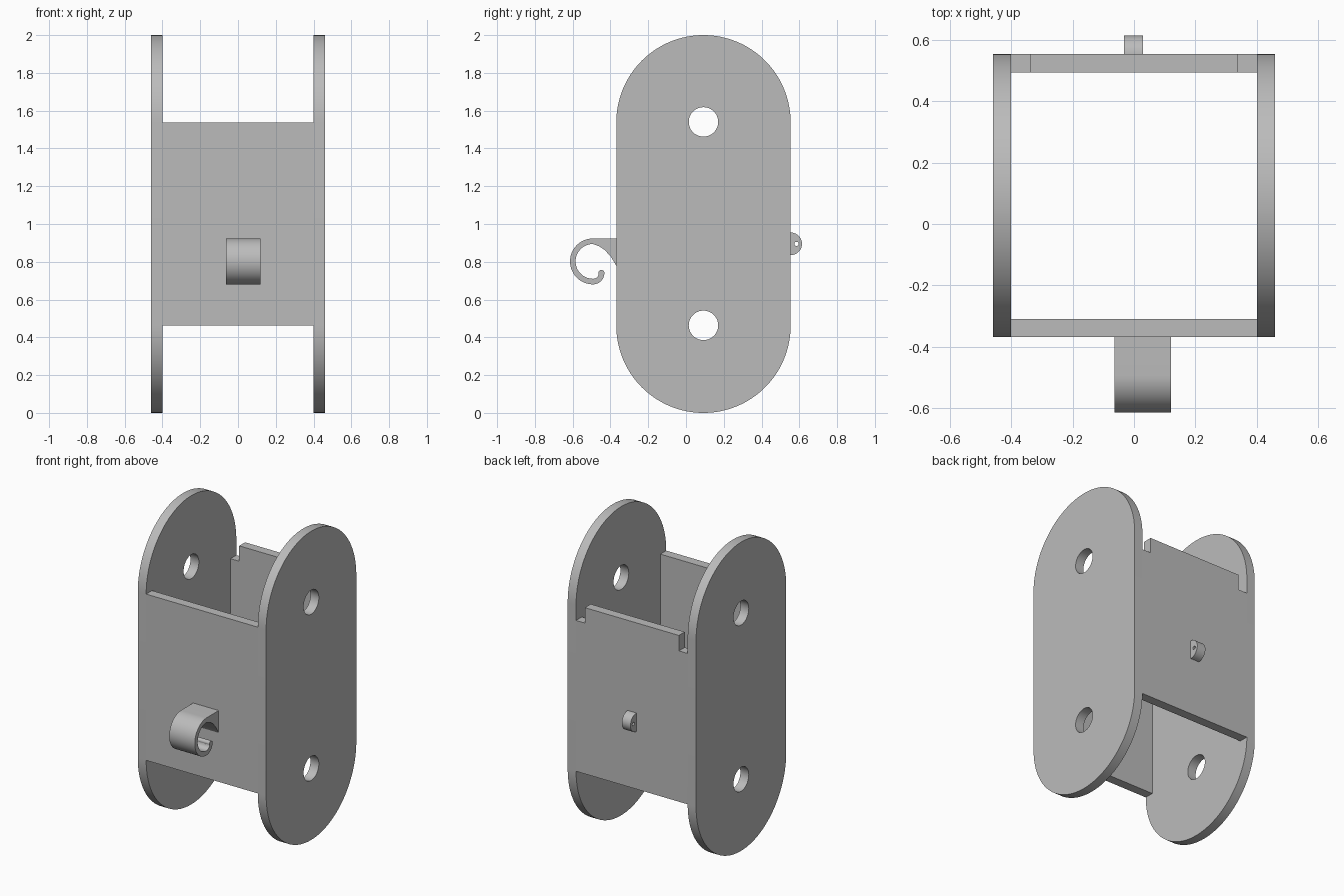
import bpy
import bmesh
from math import cos, sin, radians
from mathutils import Matrix

if "Cube" in bpy.data.objects:
    bpy.data.objects.remove(bpy.data.objects["Cube"])

grey = bpy.data.materials.new("plain grey")
grey.use_nodes = True
grey.diffuse_color = (0.5, 0.5, 0.5, 1)
grey.node_tree.nodes["Principled BSDF"].inputs["Base Color"].default_value = (0.5, 0.5, 0.5, 1)

# Axis maps: the outline plane and the direction it is thickened in
ALONG_X = Matrix(((0, 0, 1, 0), (1, 0, 0, 0), (0, 1, 0, 0), (0, 0, 0, 1)))
ALONG_Y = Matrix(((1, 0, 0, 0), (0, 0, 1, 0), (0, 1, 0, 0), (0, 0, 0, 1)))


def arc(cx, cy, r, start, end, steps=24):
    """Points on an arc, angles in degrees."""
    angles = [radians(start + (end - start) * i / steps) for i in range(steps + 1)]
    return [(cx + r * cos(a), cy + r * sin(a)) for a in angles]


def circle(cx, cy, r, steps=40):
    return arc(cx, cy, r, 0, 360, steps)[:-1]


def plate(name, loops, low, high, axes):
    """Thicken a closed outline (first loop) with holes (other loops)."""
    curve = bpy.data.curves.new(name, "CURVE")
    curve.dimensions = "2D"
    curve.fill_mode = "BOTH"
    curve.extrude = (high - low) / 2
    for loop in loops:
        spline = curve.splines.new("POLY")
        spline.points.add(len(loop) - 1)
        for point, (u, v) in zip(spline.points, loop):
            point.co = (u, v, 0, 1)
        spline.use_cyclic_u = True
    helper = bpy.data.objects.new(name + " outline", curve)
    bpy.context.collection.objects.link(helper)
    graph = bpy.context.evaluated_depsgraph_get()
    mesh = bpy.data.meshes.new_from_object(helper.evaluated_get(graph))
    bpy.data.objects.remove(helper)

    mesh.transform(axes @ Matrix.Translation((0, 0, (low + high) / 2)))
    bm = bmesh.new()
    bm.from_mesh(mesh)
    bmesh.ops.remove_doubles(bm, verts=bm.verts, dist=0.0001)
    bmesh.ops.recalc_face_normals(bm, faces=bm.faces)
    for face in bm.faces:
        face.smooth = True
        face.material_index = 0
    bm.to_mesh(mesh)
    bm.free()
    mesh.set_sharp_from_angle(angle=radians(30))
    mesh.materials.clear()
    mesh.materials.append(grey)
    mesh.name = name
    obj = bpy.data.objects.new(name, mesh)
    bpy.context.collection.objects.link(obj)
    return obj


# Rounded side plates with two holes each
R, MID = 0.4615, 0.0925
LOW, HIGH = R, 2 - R
INNER, OUTER = 0.4, 0.46
FRONT, BACK = MID - R, MID + R
side = arc(MID, HIGH, R, 0, 180, 64) + arc(MID, LOW, R, 180, 360, 64)
holes = [circle(MID, z, 0.078) for z in (LOW + 0.002, HIGH + 0.002)]
plate("left_side_plate", [side] + holes, INNER, OUTER, ALONG_X)
plate("right_side_plate", [side] + holes, -OUTER, -INNER, ALONG_X)

# Front panel
front = [(-INNER, LOW), (INNER, LOW), (INNER, HIGH), (-INNER, HIGH)]
plate("front_panel", [front], FRONT, FRONT + 0.06, ALONG_Y)

# Back panel with notched upper corners
NOTCH, STEP = 0.337, HIGH - 0.1
half = [(INNER, LOW), (INNER, STEP), (NOTCH, STEP), (NOTCH, HIGH)]
back = half + [(-x, z) for x, z in reversed(half)]
plate("back_panel", [back], BACK - 0.06, BACK, ALONG_Y)

# Front hook: outer curl, rounded tip, inner curl, curved brace
HY, HZ, TZ = -0.4925, 0.802, 0.741
hook = [(FRONT, HZ + 0.1215)]
hook += arc(HY, HZ, 0.1215, 90, 270, 36)
hook += arc(HY, TZ, 0.0605, 270, 360, 12)[1:]
hook += arc(HY + 0.0447, TZ, 0.0158, 0, 180, 12)[1:]
hook += arc(HY, TZ, 0.031, 360, 270, 10)[1:]
hook += arc(HY, HZ, 0.092, 270, 90, 36)[1:]
hook += [(-0.46, 0.882), (-0.4286, 0.861), (-0.3968, 0.825), (FRONT, 0.779)]
plate("front_hook", [hook], -0.063, 0.12, ALONG_X)

# Small half-round lug with a pin hole at the back
lug = arc(BACK, 0.895, 0.06, -90, 90, 28)
plate("back_lug", [lug, circle(BACK + 0.031, 0.895, 0.011, 20)], -0.032, 0.03, ALONG_X)
